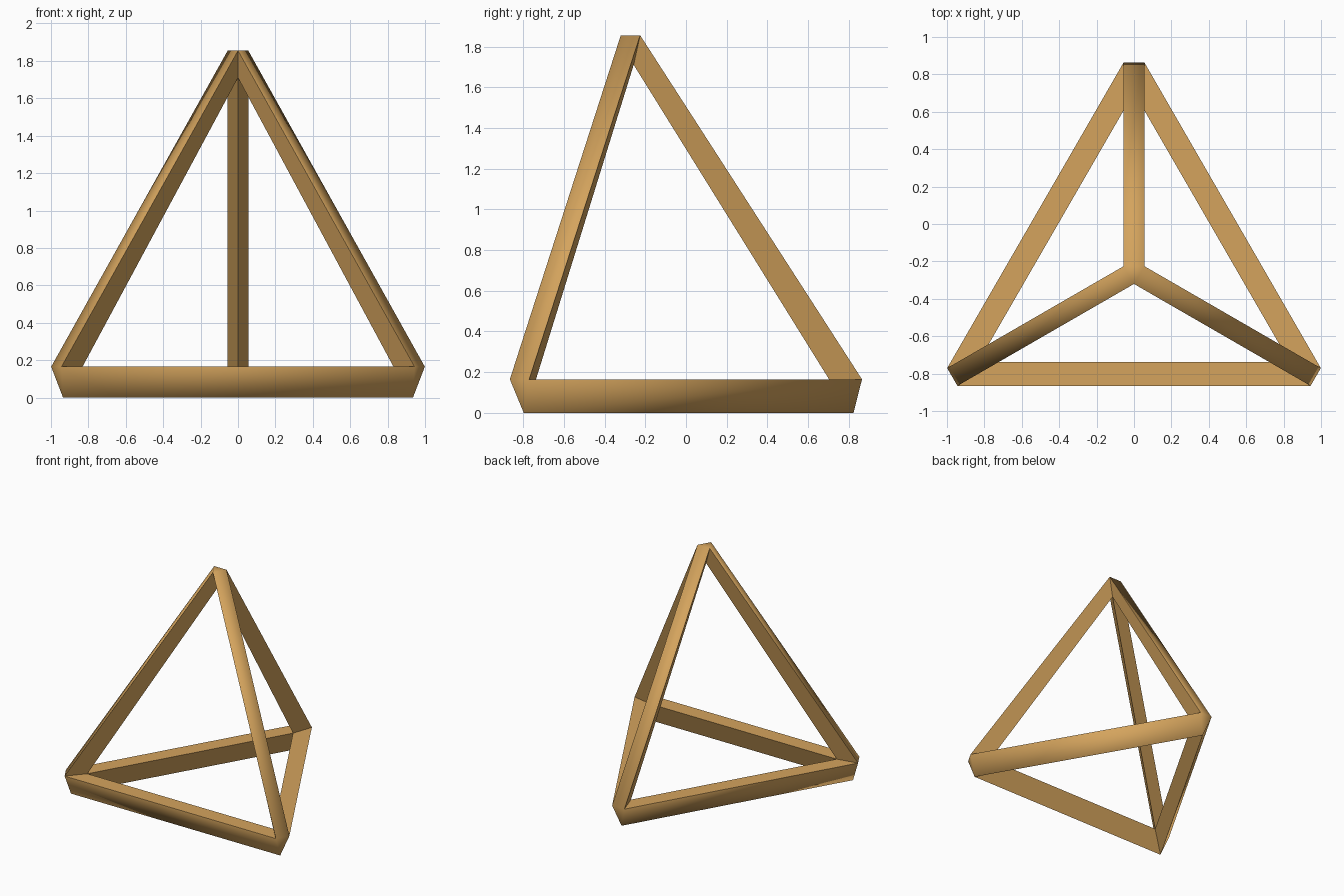
import bpy, bmesh
from math import radians, cos, sin
from itertools import combinations

cube = bpy.data.objects.get("Cube")
if cube:
    bpy.data.objects.remove(cube, do_unlink=True)

CENTRE_Y = -0.257
APEX = 3
ANGLES = [90, 210, 330]          # directions of the three base corners


def polar(radius, degrees, z):
    a = radians(degrees)
    return (radius * cos(a), CENTRE_Y + radius * sin(a), z)


def outer_point(corner, opposite):
    """Outer point of a corner on the side that lies opposite another corner."""
    if corner == APEX:
        return polar(0.0635, ANGLES[opposite] + 180, 1.855)
    if opposite == APEX:
        return polar(1.08, ANGLES[corner], 0)
    # lean away from the opposite corner
    turn = -2.8 if (opposite - corner) % 3 == 1 else 2.8
    return polar(1.123, ANGLES[corner] + turn, 0.165)


bm = bmesh.new()
corners = range(4)
outer = {(i, k): bm.verts.new(outer_point(i, k))
         for i in corners for k in corners if i != k}
inner = [bm.verts.new(polar(0.96, a, 0.165)) for a in ANGLES]
inner.append(bm.verts.new(polar(0, 0, 1.71)))

# Six triangular bars: one outer face and two faces meeting at the inner ridge
for i, j in combinations(corners, 2):
    k, l = [c for c in corners if c not in (i, j)]
    bm.faces.new([outer[i, k], outer[j, k], outer[j, l], outer[i, l]])
    for side in (k, l):
        bm.faces.new([outer[i, side], outer[j, side], inner[j], inner[i]])

# Blunt caps on the four corners
for i in corners:
    bm.faces.new([outer[i, k] for k in corners if k != i])

bmesh.ops.recalc_face_normals(bm, faces=bm.faces)
mesh = bpy.data.meshes.new("pyramid_frame")
bm.to_mesh(mesh)
bm.free()
frame = bpy.data.objects.new("pyramid_frame", mesh)
bpy.context.collection.objects.link(frame)

# Warm wood colour
colour = (0.66, 0.37, 0.11, 1)
wood = bpy.data.materials.new("light_wood")
wood.use_nodes = True
wood.diffuse_color = colour
bsdf = next(n for n in wood.node_tree.nodes if n.type == 'BSDF_PRINCIPLED')
bsdf.inputs["Base Color"].default_value = colour
mesh.materials.append(wood)

# Soft shading across bars and caps, sharp along the bar edges
bpy.ops.object.select_all(action='DESELECT')
frame.select_set(True)
bpy.context.view_layer.objects.active = frame
bpy.ops.object.shade_smooth_by_angle(angle=radians(65))
